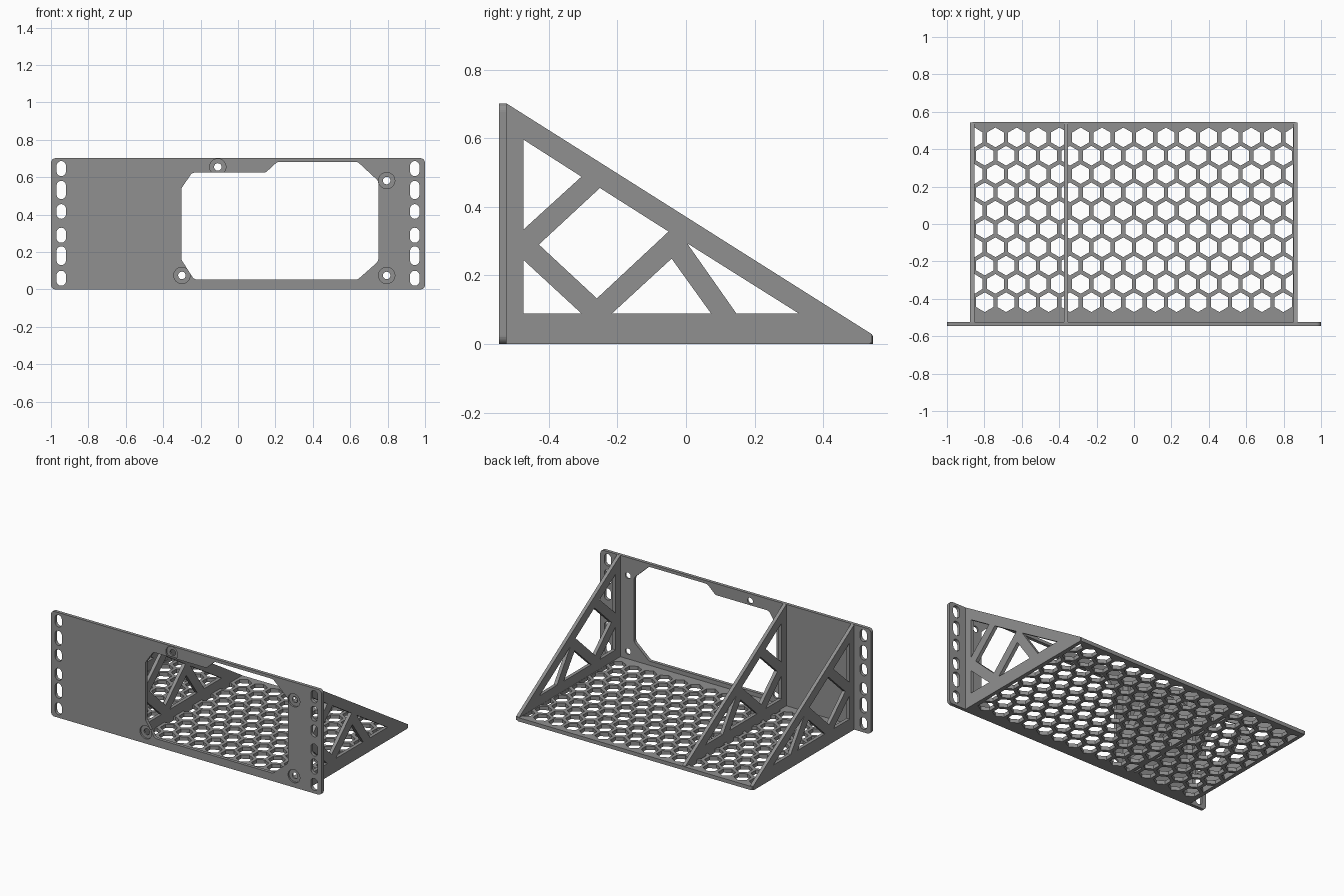
import bpy, bmesh, math
from mathutils import Vector, Matrix

if "Cube" in bpy.data.objects:
    bpy.data.objects.remove(bpy.data.objects["Cube"])

grey = bpy.data.materials.new("mid grey")
grey.diffuse_color = (0.28, 0.28, 0.28, 1)
grey.use_nodes = True
grey.node_tree.nodes["Principled BSDF"].inputs["Base Color"].default_value = grey.diffuse_color

# Profile plane to world: columns are profile x, profile y and extrusion direction
FACING_FRONT = Matrix(((1, 0, 0, 0), (0, 0, 1, 0), (0, 1, 0, 0), (0, 0, 0, 1)))
FACING_SIDE = Matrix(((0, 0, 1, 0), (1, 0, 0, 0), (0, 1, 0, 0), (0, 0, 0, 1)))
FACING_UP = Matrix.Identity(4)


def rounded(points, radius, steps=6):
    """Replace each corner of a polygon by an arc."""
    pts = [Vector(p) for p in points]
    out = []
    for i, p in enumerate(pts):
        u = (pts[i - 1] - p).normalized()
        v = (pts[(i + 1) % len(pts)] - p).normalized()
        half = u.angle(v) / 2
        centre = p + (u + v).normalized() * radius / math.sin(half)
        reach = radius / math.tan(half)
        a, b = p + u * reach - centre, p + v * reach - centre
        for k in range(steps + 1):
            out.append(centre + a.lerp(b, k / steps).normalized() * radius)
    return out


def rect(x0, x1, y0, y1):
    return [(x0, y0), (x1, y0), (x1, y1), (x0, y1)]


def ring(x, y, radius, sides, turn=0.0):
    return [(x + radius * math.cos(turn + math.tau * k / sides),
             y + radius * math.sin(turn + math.tau * k / sides)) for k in range(sides)]


def slab(name, loops, lo, hi, facing):
    """Flat plate from an outline and its holes, spanning lo..hi along its normal."""
    curve = bpy.data.curves.new(name, 'CURVE')
    curve.dimensions = '2D'
    curve.fill_mode = 'BOTH'
    curve.extrude = (hi - lo) / 2
    for loop in loops:
        spline = curve.splines.new('POLY')
        spline.points.add(len(loop) - 1)
        for point, co in zip(spline.points, loop):
            point.co = (co[0], co[1], 0, 1)
        spline.use_cyclic_u = True
    temp = bpy.data.objects.new(name + "_outline", curve)
    mesh = bpy.data.meshes.new_from_object(temp)
    bpy.data.objects.remove(temp)
    mesh.transform(facing @ Matrix.Translation((0, 0, (lo + hi) / 2)))
    bm = bmesh.new()
    bm.from_mesh(mesh)
    bmesh.ops.remove_doubles(bm, verts=bm.verts, dist=1e-5)
    bmesh.ops.recalc_face_normals(bm, faces=bm.faces)
    for face in bm.faces:
        face.smooth = False
        face.material_index = 0
    bm.to_mesh(mesh)
    bm.free()
    mesh.materials.clear()
    mesh.materials.append(grey)
    obj = bpy.data.objects.new(name, mesh)
    bpy.context.collection.objects.link(obj)
    return obj


# Front plate: outline, large opening, rack slots and screw holes
opening = [(-0.303, 0.16), (-0.235, 0.053), (0.64, 0.053), (0.75, 0.15),
           (0.75, 0.58), (0.64, 0.682), (0.21, 0.682), (0.148, 0.625),
           (-0.245, 0.625), (-0.303, 0.54)]
screws = [(-0.108, 0.655), (0.795, 0.582), (0.795, 0.075), (-0.3, 0.075)]
slots = [(0.02, 0.10), (0.13, 0.23), (0.25, 0.33),
         (0.378, 0.456), (0.483, 0.58), (0.606, 0.686)]
plate_loops = [rounded(rect(-1, 1, 0, 0.702), 0.025), rounded(opening, 0.03)]
for x in (-0.945, 0.945):
    for z0, z1 in slots:
        plate_loops.append(rounded(rect(x - 0.025, x + 0.025, z0, z1), 0.0245))
for x, z in screws:
    plate_loops.append(ring(x, z, 0.02, 24))
plate = slab("front_plate", plate_loops, -0.545, -0.523, FACING_FRONT)

# Round recesses for the screw heads
for i, (x, z) in enumerate(screws):
    cutter = slab(f"screw_recess_cutter_{i + 1}", [ring(x, z, 0.0435, 32)],
                  -0.56, -0.534, FACING_FRONT)
    cutter.hide_render = True
    cutter.hide_viewport = True
    cut = plate.modifiers.new("screw_recess", 'BOOLEAN')
    cut.operation = 'DIFFERENCE'
    cut.solver = 'EXACT'
    cut.object = cutter

# Honeycomb floor: ten staggered rows, cut off at the outer panels
PITCH, ROW = 0.114, 0.0979
floor_loops = [rect(-0.876, 0.874, -0.524, 0.546)]
floor_loops[0] = ([(-0.876, -0.524), (0.874, -0.524)]
                  + rounded(rect(-0.876, 0.874, -0.524, 0.546), 0.02)[14:])
for row in range(10):
    y = 0.463 - row * ROW
    columns = range(-7, 8) if row % 2 else [n + 0.5 for n in range(-8, 8)]
    for n in columns:
        cell = ring(n * PITCH, y, 0.0527, 6, math.pi / 6)
        floor_loops.append([(max(-0.852, min(0.85, px)), py) for px, py in cell])
slab("honeycomb_floor", floor_loops, 0, 0.025, FACING_UP)

# Three triangular truss panels
truss = [
    [(-0.524, 0), (0.535, 0), (0.545, 0.01), (0.545, 0.027), (-0.524, 0.702)],
    [(-0.474, 0.596), (-0.305, 0.488), (-0.474, 0.334)],
    [(-0.251, 0.455), (-0.051, 0.328), (-0.26, 0.133), (-0.429, 0.29)],
    [(-0.474, 0.245), (-0.305, 0.089), (-0.474, 0.089)],
    [(-0.042, 0.249), (0.073, 0.089), (-0.216, 0.089)],
    [(0.003, 0.294), (0.147, 0.089), (0.329, 0.089)],
]
# Outer panels stop short of the floor's rounded rear corners
truss[0][1:4] = [(0.53, 0), (0.543, 0.004), (0.543, 0.028)]
for name, x in (("left_panel", -0.8765), ("middle_panel", -0.375), ("right_panel", 0.8515)):
    slab(name, truss, x, x + 0.023, FACING_SIDE)
